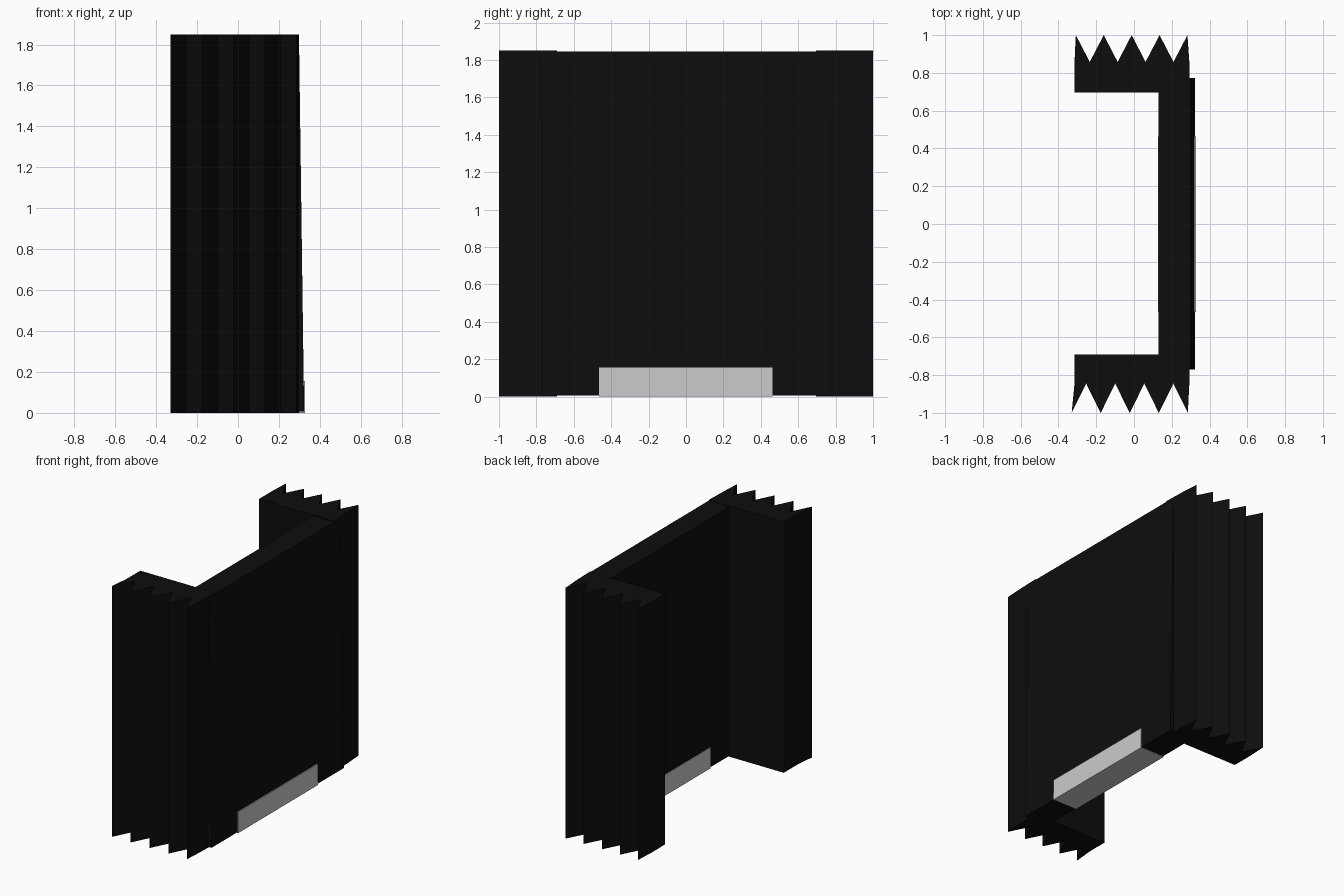
import bpy
import bmesh

cube = bpy.data.objects.get("Cube")
if cube:
    bpy.data.objects.remove(cube, do_unlink=True)


def material(name, value):
    mat = bpy.data.materials.new(name)
    mat.use_nodes = True
    colour = (value, value, value, 1)
    mat.diffuse_color = colour
    mat.node_tree.nodes["Principled BSDF"].inputs["Base Color"].default_value = colour
    return mat


black = material("black rubber", 0.004)
grey = material("light grey", 0.6)


def extrude(name, outline, axis, start, end, mat):
    """Extrude a 2D outline along y or z into a solid."""
    def place(p, d):
        return (p[0], d, p[1]) if axis == "y" else (p[0], p[1], d)

    bm = bmesh.new()
    low = [bm.verts.new(place(p, start)) for p in outline]
    high = [bm.verts.new(place(p, end)) for p in outline]
    bm.faces.new(low)
    bm.faces.new(high)
    count = len(outline)
    for i in range(count):
        j = (i + 1) % count
        bm.faces.new((low[i], low[j], high[j], high[i]))
    bmesh.ops.recalc_face_normals(bm, faces=bm.faces[:])
    mesh = bpy.data.meshes.new(name)
    bm.to_mesh(mesh)
    bm.free()
    mesh.materials.append(mat)
    obj = bpy.data.objects.new(name, mesh)
    bpy.context.collection.objects.link(obj)
    return obj


def pleated_wall(name, inner, valley, peak, first, last, folds=4):
    """Side wall with a flat inner face and pleats on the outside."""
    step = (last - first) / folds
    outline = [(-0.315, inner), (-0.315, valley)]
    for i in range(folds):
        x = first + i * step
        outline += [(x, peak), (x + step / 2, valley)]
    outline += [(last, peak), (0.293, valley), (0.297, inner)]
    extrude(name, outline, "z", 0, 1.85, black)


# Pleated side walls
pleated_wall("front_pleated_wall", -0.69, -0.845, -1, -0.33, 0.285)
pleated_wall("back_pleated_wall", 0.695, 0.858, 1, -0.308, 0.283)

# Connecting panel, thicker towards the bottom
extrude("centre_panel", [(0.13, 0.006), (0.323, 0.006), (0.298, 1.844), (0.13, 1.844)],
        "y", -0.77, 0.773, black)

# Grey block let through the foot of the panel
extrude("grey_sill", [(0.127, 0), (0.328, 0), (0.328, 0.155), (0.127, 0.155)],
        "y", -0.465, 0.463, grey)
